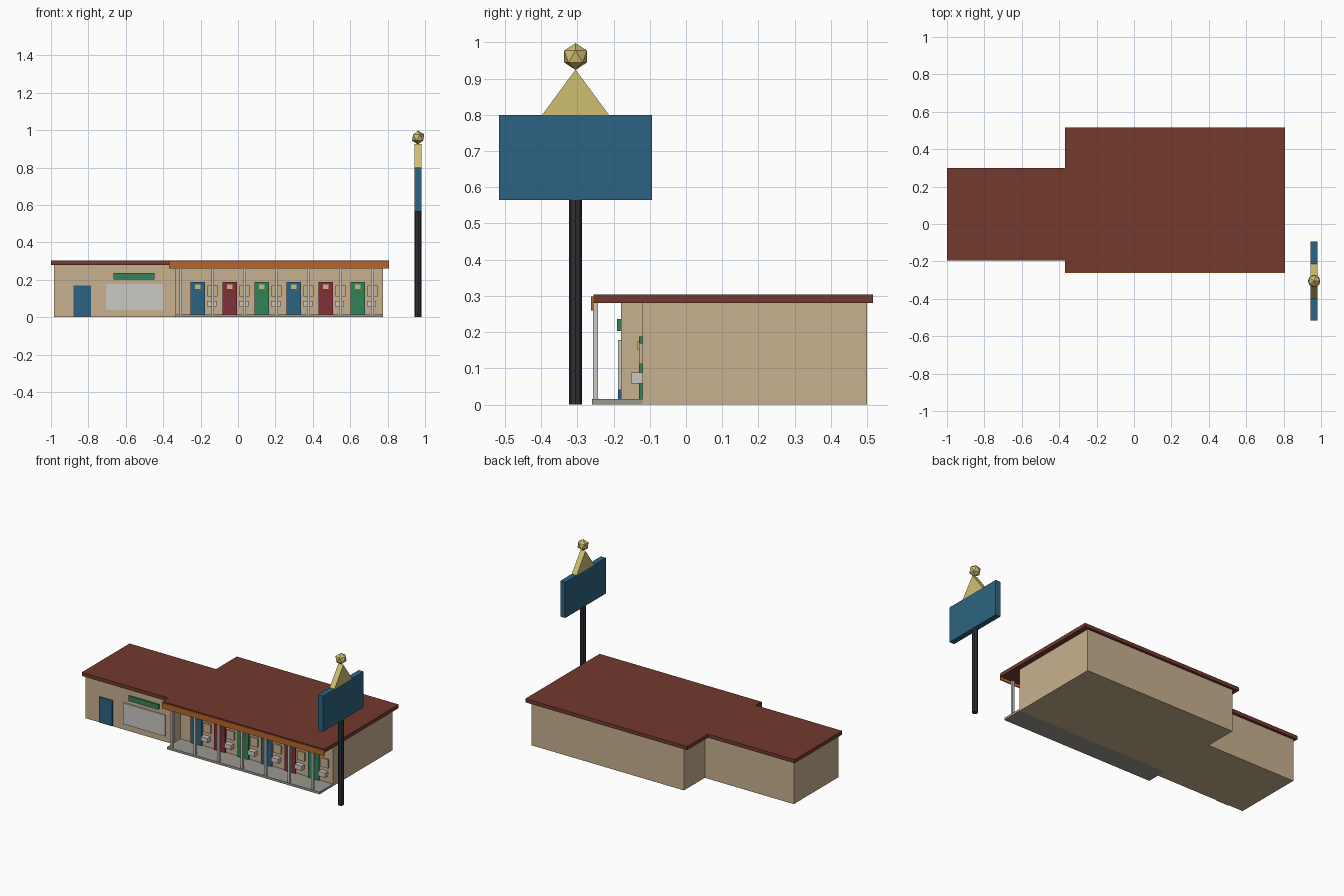
import bpy, bmesh

if "Cube" in bpy.data.objects:
    bpy.data.objects.remove(bpy.data.objects["Cube"])


def srgb(c):
    c /= 255
    return c / 12.92 if c <= 0.04045 else ((c + 0.055) / 1.055) ** 2.4


def material(name, r, g, b):
    m = bpy.data.materials.new(name)
    m.diffuse_color = (srgb(r), srgb(g), srgb(b), 1)
    m.use_nodes = True
    m.node_tree.nodes["Principled BSDF"].inputs["Base Color"].default_value = m.diffuse_color
    return m


ROOF = material("roof_brown", 114, 58, 45)
WALL = material("wall_tan", 200, 176, 143)
ORANGE = material("fascia_orange", 186, 100, 42)
BLUE = material("blue", 44, 100, 129)
RED = material("red", 132, 48, 57)
GREEN = material("green", 50, 131, 88)
GREY = material("light_grey", 202, 200, 194)
SLAB = material("concrete", 156, 151, 144)
GOLD = material("gold", 208, 191, 113)
DARK = material("pole_black", 45, 48, 54)


def finish(name, bm, mat):
    bmesh.ops.recalc_face_normals(bm, faces=bm.faces)
    me = bpy.data.meshes.new(name)
    bm.to_mesh(me)
    bm.free()
    me.materials.append(mat)
    ob = bpy.data.objects.new(name, me)
    bpy.context.collection.objects.link(ob)
    return ob


def extrude_profile(name, pts, direction, mat):
    bm = bmesh.new()
    face = bm.faces.new([bm.verts.new(p) for p in pts])
    ext = bmesh.ops.extrude_face_region(bm, geom=[face], use_keep_orig=True)
    verts = [v for v in ext["geom"] if isinstance(v, bmesh.types.BMVert)]
    bmesh.ops.translate(bm, verts=verts, vec=direction)
    return finish(name, bm, mat)


def box(name, x, y, z, mat):
    pts = [(x[0], y[0], z[0]), (x[1], y[0], z[0]), (x[1], y[1], z[0]), (x[0], y[1], z[0])]
    return extrude_profile(name, pts, (0, 0, z[1] - z[0]), mat)


# Room block and office block
box("room_block", (-0.335, 0.775), (-0.12, 0.50), (0, 0.281), WALL)
box("office_block", (-0.983, -0.335), (-0.18, 0.283), (0, 0.281), WALL)

# Flat roofs and the porch fascia
box("room_roof", (-0.37, 0.808), (-0.256, 0.516), (0.28, 0.304), ROOF)
box("office_roof", (-1.0, -0.37), (-0.196, 0.30), (0.28, 0.304), ROOF)
box("porch_fascia", (-0.37, 0.808), (-0.262, -0.256), (0.26, 0.298), ORANGE)

# Porch floor and posts
box("porch_floor", (-0.335, 0.775), (-0.26, -0.12), (0, 0.015), SLAB)
STEP = 0.171
for i in range(7):
    x = -0.307 + STEP * i
    box("porch_post", (x - 0.007, x + 0.007), (-0.257, -0.243), (0.015, 0.281), GREY)

# Room doors, number plates, windows and cooling units
for i in range(6):
    x = -0.215 + STEP * i
    box("room_door", (x - 0.039, x + 0.039), (-0.13, -0.119), (0.015, 0.188),
        (BLUE, RED, GREEN)[i % 3])
    box("number_plate", (x - 0.014, x + 0.014), (-0.135, -0.129), (0.152, 0.174), GOLD)
    w = x + 0.079
    box("room_window", (w - 0.026, w + 0.026), (-0.13, -0.119), (0.112, 0.17), WALL)
    box("cooling_unit", (w - 0.03, w + 0.02), (-0.15, -0.119), (0.058, 0.088), GREY)

# Office front
box("office_door", (-0.88, -0.785), (-0.188, -0.179), (0.003, 0.171), BLUE)
box("office_window", (-0.705, -0.40), (-0.188, -0.179), (0.04, 0.178), GREY)
box("office_sign", (-0.665, -0.447), (-0.19, -0.179), (0.203, 0.236), GREEN)

# Roadside sign: pole, board, peak and ball
SX, SY = 0.963, -0.305
bpy.ops.mesh.primitive_cylinder_add(vertices=8, radius=0.018, depth=0.57,
                                    location=(SX, SY, 0.285))
pole = bpy.context.object
pole.name = "sign_pole"
pole.data.materials.append(DARK)
box("sign_board", (SX - 0.018, SX + 0.018), (SY - 0.211, SY + 0.211), (0.565, 0.80), BLUE)
extrude_profile("sign_peak", [(SX - 0.018, SY - 0.092, 0.80), (SX - 0.018, SY + 0.092, 0.80),
                              (SX - 0.018, SY, 0.925)], (0.036, 0, 0), GOLD)
bpy.ops.mesh.primitive_ico_sphere_add(subdivisions=1, radius=0.037, location=(SX, SY, 0.961))
ball = bpy.context.object
ball.name = "sign_ball"
ball.data.materials.append(GOLD)
